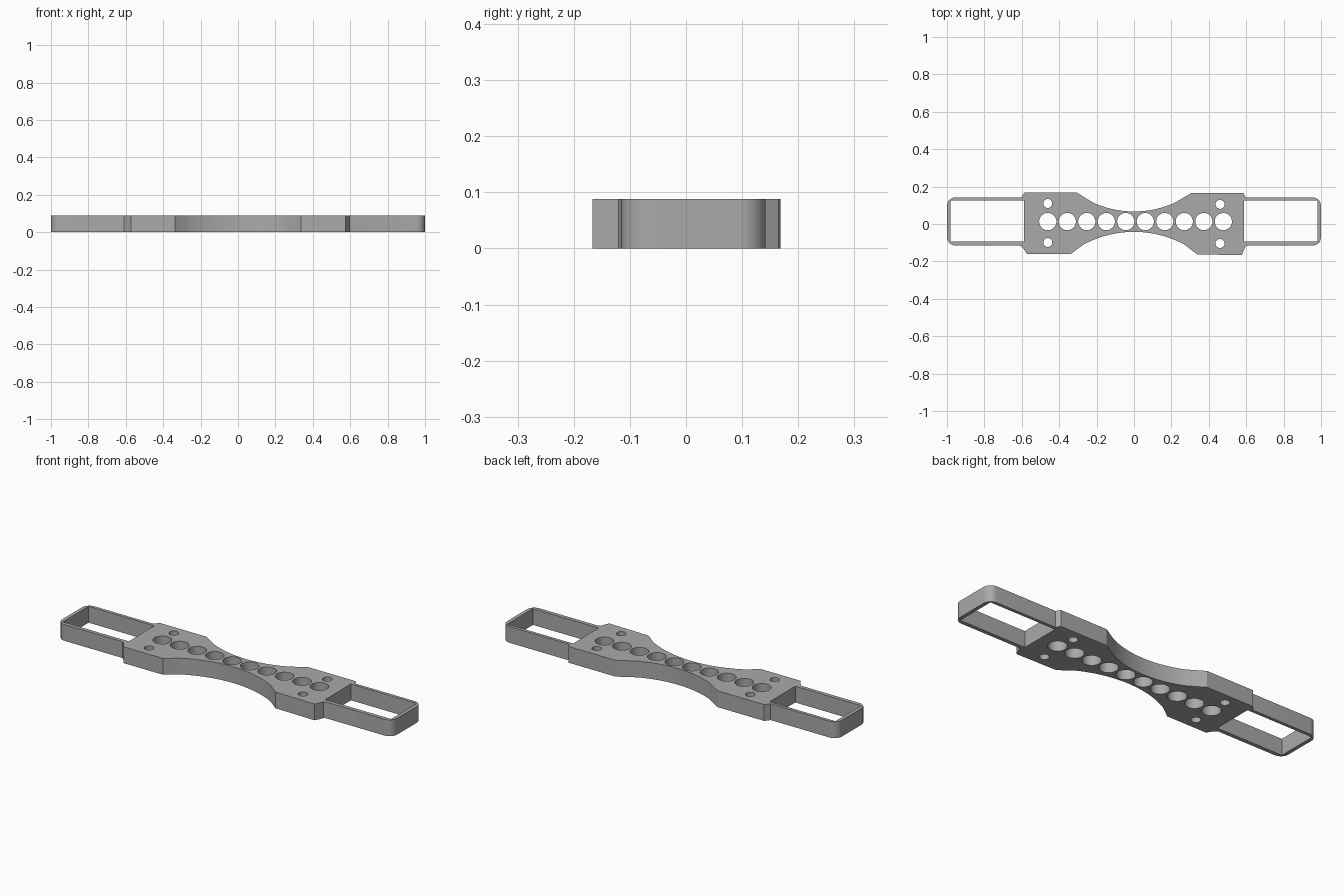
import bpy
import bmesh
from math import sin, cos, pi, radians, asin

cube = bpy.data.objects.get("Cube")
if cube:
    bpy.data.objects.remove(cube)

HEIGHT = 0.088
ROW_Y = 0.013


def arc(cx, cy, r, a0, a1, n):
    """Points along a circular arc, angles in degrees."""
    return [(cx + r * cos(radians(a0 + (a1 - a0) * i / n)),
             cy + r * sin(radians(a0 + (a1 - a0) * i / n))) for i in range(n + 1)]


def waist(half, y_mid, y_end, n=24):
    """Shallow arc through the middle, from left to right."""
    sag = y_end - y_mid
    r = (half * half + sag * sag) / (2 * sag)
    a = asin(half / abs(r))
    return [(abs(r) * sin(-a + 2 * a * i / n),
             y_mid + r * (1 - cos(-a + 2 * a * i / n))) for i in range(n + 1)]


def circle(x, y, r, n=40):
    return arc(x, y, r, 0, 360 * (n - 1) / n, n - 1)


# Outer outline, counterclockwise from the front waist
top, bottom, rad = 0.142, -0.115, 0.045
outline = waist(0.27, -0.042, -0.11)
outline += [(0.337, -0.162), (0.575, -0.167), (0.587, -0.142), (0.595, -0.12), (0.61, bottom)]
outline += arc(1 - rad, bottom + rad, rad, -90, 0, 10)
outline += arc(1 - rad, top - rad, rad, 0, 90, 10)
outline += [(0.598, top), (0.585, 0.165), (0.305, 0.165)]
outline += waist(0.22, 0.067, 0.115)[::-1]
outline += [(-0.305, 0.168), (-0.585, 0.168), (-0.605, top)]
outline += arc(-1 + rad, top - rad, rad, 90, 180, 10)
outline += arc(-1 + rad, bottom + rad, rad, 180, 270, 10)
outline += [(-0.61, bottom), (-0.592, -0.13), (-0.572, -0.16), (-0.337, -0.16)]

# Rectangular end windows, the row of large holes and four screw holes
loops = [outline]
for s in (-1, 1):
    loops.append([(s * 0.587, -0.094), (s * 0.98, -0.094), (s * 0.98, 0.125), (s * 0.587, 0.125)])
loops += [circle(-0.461 + 0.1043 * i, ROW_Y, 0.046) for i in range(10)]
loops += [circle(x, y, 0.024, 24) for x, y in
          ((-0.461, 0.11), (-0.461, -0.099), (0.46, 0.105), (0.46, -0.104))]

# Filled profile extruded to full thickness
curve = bpy.data.curves.new("bracket_profile", "CURVE")
curve.dimensions = "2D"
curve.fill_mode = "BOTH"
curve.extrude = HEIGHT / 2
for pts in loops:
    spline = curve.splines.new("POLY")
    spline.points.add(len(pts) - 1)
    for p, (x, y) in zip(spline.points, pts):
        p.co = (x, y, 0, 1)
    spline.use_cyclic_u = True

helper = bpy.data.objects.new("profile_helper", curve)
bpy.context.collection.objects.link(helper)
bpy.context.view_layer.update()
mesh = bpy.data.meshes.new_from_object(helper.evaluated_get(bpy.context.evaluated_depsgraph_get()))
bpy.data.objects.remove(helper)

# Weld the caps to the walls and stand the bracket on the ground
bm = bmesh.new()
bm.from_mesh(mesh)
bmesh.ops.remove_doubles(bm, verts=bm.verts, dist=0.0001)
bmesh.ops.recalc_face_normals(bm, faces=bm.faces)
bmesh.ops.translate(bm, verts=bm.verts, vec=(0, 0, HEIGHT / 2))
bm.to_mesh(mesh)
bm.free()

mat = bpy.data.materials.new("plain_grey")
mat.use_nodes = True
grey = (0.4, 0.4, 0.4, 1)
mat.diffuse_color = grey
mat.node_tree.nodes["Principled BSDF"].inputs["Base Color"].default_value = grey
mesh.materials.clear()
mesh.materials.append(mat)

bracket = bpy.data.objects.new("double_frame_bracket", mesh)
bpy.context.collection.objects.link(bracket)
bpy.context.view_layer.objects.active = bracket
bracket.select_set(True)
bpy.ops.object.shade_smooth_by_angle(angle=radians(20))
